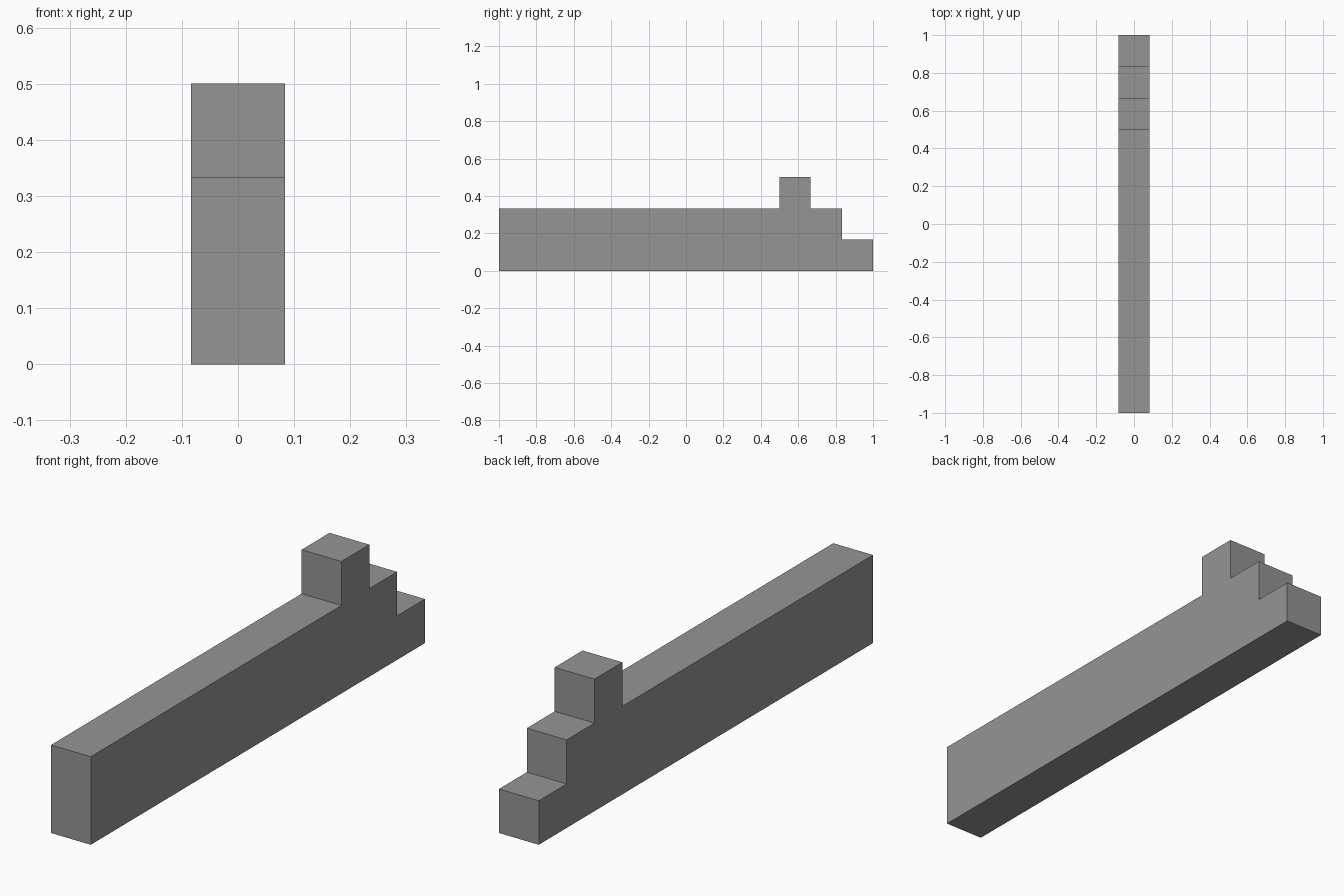
import bpy
import bmesh

cube = bpy.data.objects.get("Cube")
if cube:
    bpy.data.objects.remove(cube, do_unlink=True)

U = 1 / 6  # block module: the wall is 12 long, 1 wide and 3 high

# Plain grey material
grey = bpy.data.materials.new("plain grey")
grey.use_nodes = True
colour = (0.3, 0.3, 0.3, 1)
grey.diffuse_color = colour
grey.node_tree.nodes["Principled BSDF"].inputs["Base Color"].default_value = colour

# Side outline in modules (y, z): long wall, raised block, steps down at the back
outline = [(-6, 0), (6, 0), (6, 1), (5, 1), (5, 2), (4, 2),
           (4, 3), (3, 3), (3, 2), (-6, 2)]

# Extrude the outline across the width
bm = bmesh.new()
side = bm.faces.new([bm.verts.new((-U / 2, y * U, z * U)) for y, z in outline])
result = bmesh.ops.extrude_face_region(bm, geom=[side], use_keep_orig=True)
moved = [v for v in result["geom"] if isinstance(v, bmesh.types.BMVert)]
bmesh.ops.translate(bm, verts=moved, vec=(U, 0, 0))
bmesh.ops.recalc_face_normals(bm, faces=bm.faces)

mesh = bpy.data.meshes.new("stepped_wall")
bm.to_mesh(mesh)
bm.free()
mesh.materials.append(grey)
wall = bpy.data.objects.new("stepped_wall", mesh)
bpy.context.collection.objects.link(wall)
